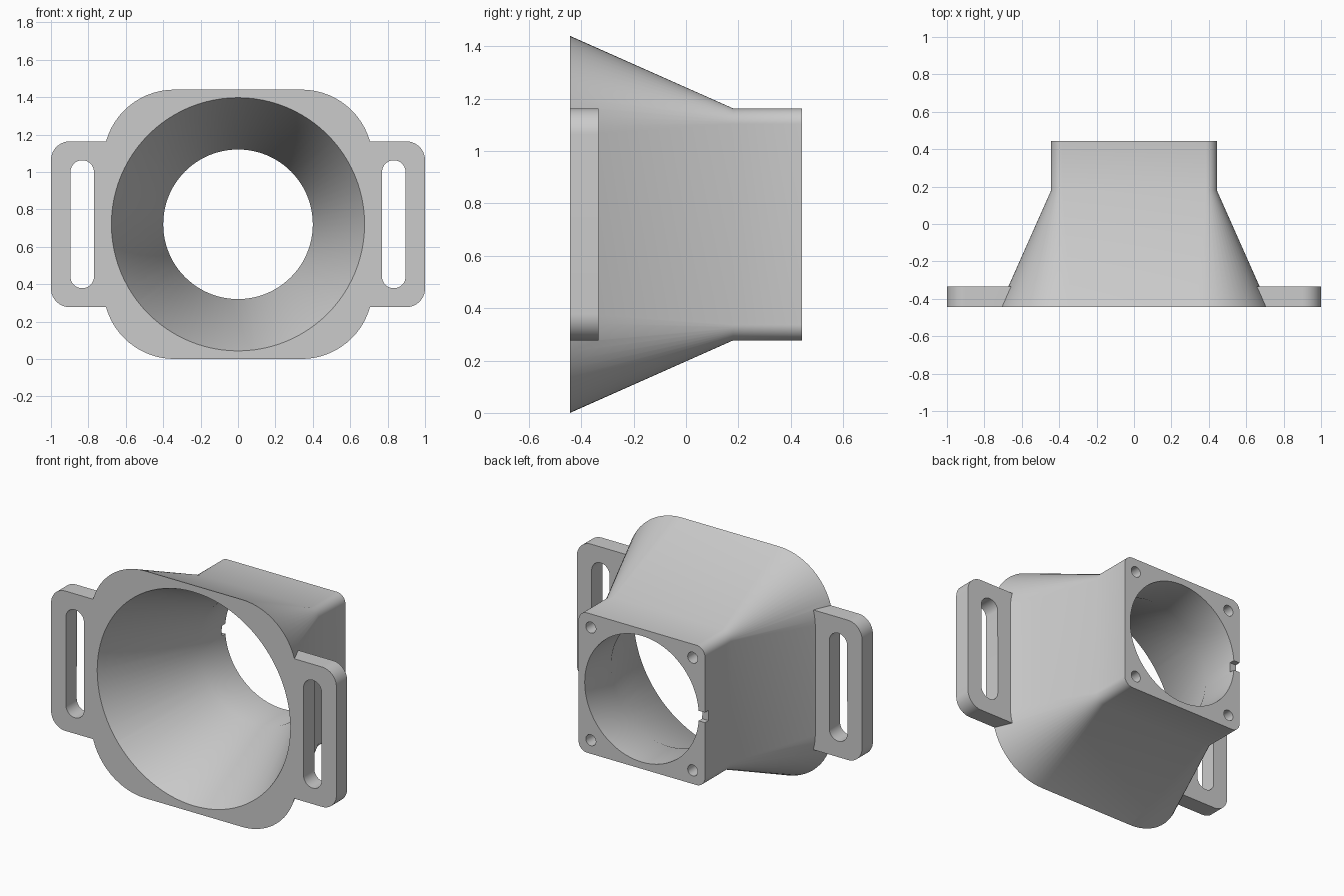
import bpy, bmesh
from math import cos, sin, pi

if "Cube" in bpy.data.objects:
    bpy.data.objects.remove(bpy.data.objects["Cube"], do_unlink=True)

MID = 0.72              # height of the bore axis
FRONT, NECK, REAR = -0.443, 0.18, 0.443

grey = bpy.data.materials.new("plain grey")
grey.use_nodes = True
grey.diffuse_color = (0.6, 0.6, 0.6, 1)
grey.node_tree.nodes["Principled BSDF"].inputs["Base Color"].default_value = (0.6, 0.6, 0.6, 1)


def loft(name, sections, x=0, z=MID, steps=16):
    """Solid through rounded rectangles (y, half width, half height, radius)."""
    bm = bmesh.new()
    rings = []
    for y, hw, hh, r in sections:
        ring = []
        for q, (sx, sz) in enumerate([(1, 1), (-1, 1), (-1, -1), (1, -1)]):
            # a full circle shares its quadrant points, so skip the last one
            count = steps if hw - r < 1e-6 or hh - r < 1e-6 else steps + 1
            for i in range(count):
                a = (q + i / steps) * pi / 2
                ring.append(bm.verts.new((x + sx * (hw - r) + r * cos(a), y,
                                          z + sz * (hh - r) + r * sin(a))))
        rings.append(ring)
    for a, b in zip(rings, rings[1:]):
        for i in range(len(a)):
            j = (i + 1) % len(a)
            bm.faces.new((a[i], a[j], b[j], b[i]))
    bm.faces.new(rings[0])
    bm.faces.new(rings[-1])
    bmesh.ops.remove_doubles(bm, verts=bm.verts, dist=1e-5)
    bmesh.ops.recalc_face_normals(bm, faces=bm.faces)
    mesh = bpy.data.meshes.new(name)
    bm.to_mesh(mesh)
    bm.free()
    mesh.materials.append(grey)
    ob = bpy.data.objects.new(name, mesh)
    bpy.context.collection.objects.link(ob)
    return ob


def combine(target, tool, operation):
    """Apply a boolean and discard the tool."""
    tool.hide_render = True
    mod = target.modifiers.new(operation.lower(), 'BOOLEAN')
    mod.operation, mod.solver, mod.object = operation, 'EXACT', tool
    bpy.context.view_layer.objects.active = target
    bpy.ops.object.modifier_apply(modifier=mod.name)
    bpy.data.objects.remove(tool, do_unlink=True)


# Tapered outer shell with a square neck
duct = loft("duct_body", [(FRONT, 0.72, 0.72, 0.38), (NECK, 0.443, 0.443, 0.06),
                          (REAR, 0.443, 0.443, 0.06)])

# Strap tabs on both sides
for side in (-1, 1):
    tab = loft("strap_tab", [(FRONT, 0.25, 0.443, 0.1), (-0.335, 0.25, 0.443, 0.1)],
               x=side * 0.75)
    combine(duct, tab, 'UNION')

# Round bore: wide cone at the front, straight at the neck
slope = (0.677 - 0.4) / (NECK - FRONT)
wide = 0.677 + slope * 0.1
bore = loft("bore_cutter", [(FRONT - 0.1, wide, wide, wide), (NECK, 0.4, 0.4, 0.4),
                            (REAR + 0.1, 0.4, 0.4, 0.4)], steps=24)
combine(duct, bore, 'DIFFERENCE')

# Strap slots
for side in (-1, 1):
    slot = loft("slot_cutter", [(-0.6, 0.063, 0.342, 0.063), (-0.2, 0.063, 0.342, 0.063)],
                x=side * 0.833)
    combine(duct, slot, 'DIFFERENCE')

# Blind screw holes in the rear corners
for sx in (-1, 1):
    for sz in (-1, 1):
        hole = loft("screw_cutter", [(0.2, 0.035, 0.035, 0.035), (0.6, 0.035, 0.035, 0.035)],
                    x=sx * 0.357, z=MID + sz * 0.357, steps=8)
        combine(duct, hole, 'DIFFERENCE')

# Small cable notch in the rear rim
notch = loft("notch_cutter", [(REAR - 0.035, 0.1, 0.032, 0.001), (0.6, 0.1, 0.032, 0.001)],
             x=-0.43, steps=1)
combine(duct, notch, 'DIFFERENCE')

# Smooth shading with crisp edges
bpy.ops.object.select_all(action='DESELECT')
duct.select_set(True)
bpy.context.view_layer.objects.active = duct
bpy.ops.object.shade_smooth_by_angle(angle=pi / 7)
